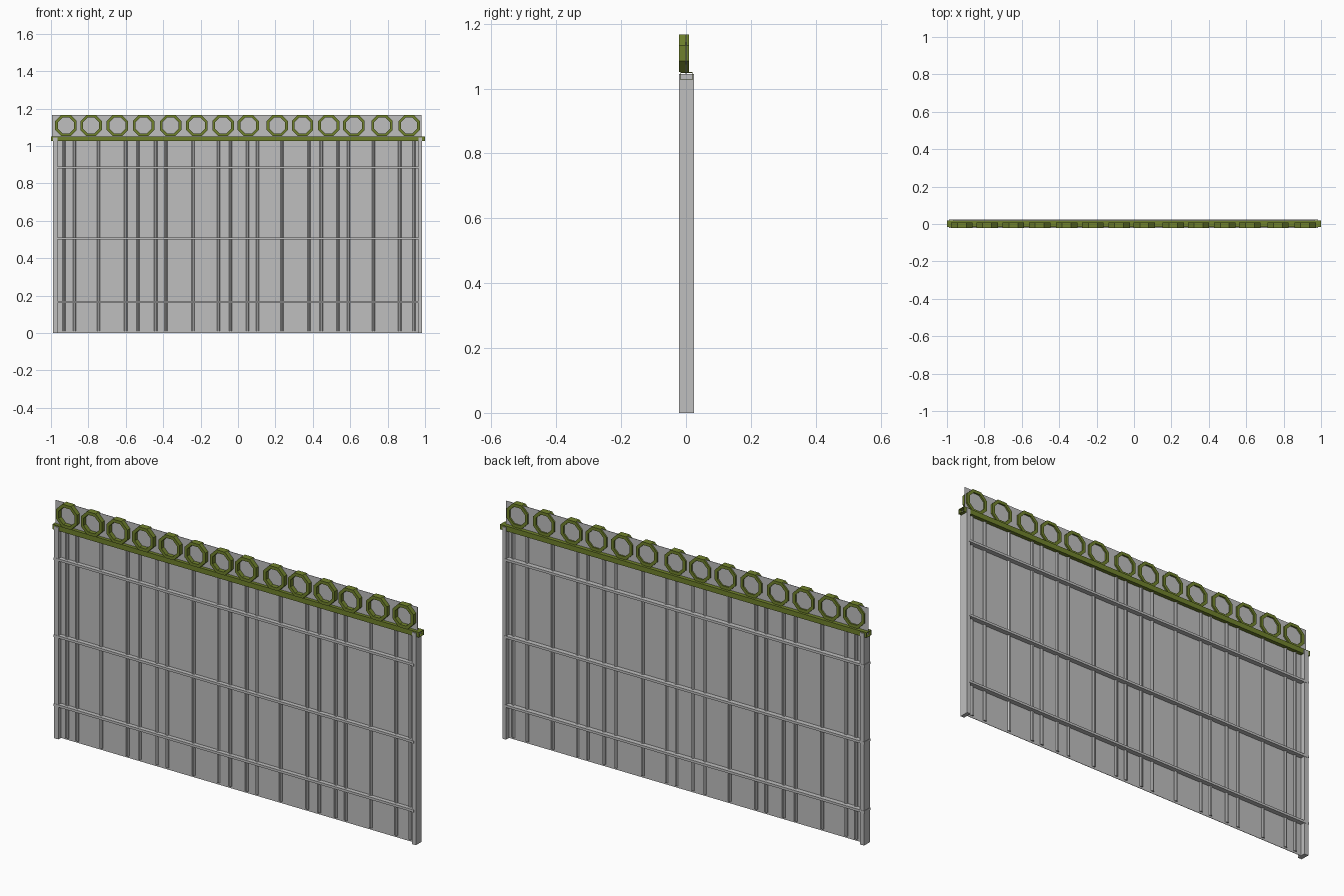
import bpy, bmesh, math
from mathutils import Matrix

default = bpy.data.objects.get("Cube")
if default:
    bpy.data.objects.remove(default, do_unlink=True)


def material(name, rgb):
    m = bpy.data.materials.new(name)
    m.use_nodes = True
    m.diffuse_color = (*rgb, 1)
    bsdf = m.node_tree.nodes["Principled BSDF"]
    bsdf.inputs["Base Color"].default_value = (*rgb, 1)
    bsdf.inputs["Roughness"].default_value = 0.8
    return m


GREY = material("pale grey", (0.52, 0.52, 0.52))
OLIVE = material("olive green", (0.16, 0.22, 0.025))


def finish(name, bm, mat):
    bmesh.ops.recalc_face_normals(bm, faces=bm.faces)
    mesh = bpy.data.meshes.new(name)
    bm.to_mesh(mesh)
    bm.free()
    mesh.materials.append(mat)
    ob = bpy.data.objects.new(name, mesh)
    bpy.context.collection.objects.link(ob)
    return ob


def box(name, x, y, z, mat):
    """Box from (low, high) pairs on each axis."""
    bm = bmesh.new()
    bmesh.ops.create_cube(bm, size=1)
    for v in bm.verts:
        v.co = [(lo + hi) / 2 + c * (hi - lo) for (lo, hi), c in zip((x, y, z), v.co)]
    return finish(name, bm, mat)


def rod(name, x, z, radius):
    bm = bmesh.new()
    bmesh.ops.create_cone(bm, cap_ends=True, segments=8, radius1=radius, radius2=radius,
                          depth=z[1] - z[0],
                          matrix=Matrix.Translation((x, 0, sum(z) / 2))
                          @ Matrix.Rotation(math.pi / 8, 4, 'Z'))
    return finish(name, bm, GREY)


def ring(name, x, z, outer, inner, y):
    """Flat-topped octagonal ring with its hole along y."""
    bm = bmesh.new()
    loops = []
    for r, depth in ((outer, y[0]), (outer, y[1]), (inner, y[1]), (inner, y[0])):
        angles = [math.pi / 8 + i * math.pi / 4 for i in range(8)]
        loops.append([bm.verts.new((x + r * math.cos(a), depth, z + r * math.sin(a)))
                      for a in angles])
    for k in range(4):
        a, b = loops[k], loops[(k + 1) % 4]
        for i in range(8):
            j = (i + 1) % 8
            bm.faces.new((a[i], a[j], b[j], b[i]))
    return finish(name, bm, OLIVE)


# Thin sheet filling the frame, with a strip behind the rings
box("panel", (-0.985, 0.98), (-0.001, 0.001), (0, 1.04), GREY)
box("top_strip", (-0.995, 0.98), (-0.001, 0.001), (1.04, 1.165), GREY)

# End posts
for side, x in (("right", (-0.988, -0.965)), ("left", (0.965, 0.985))):
    box(side + "_post", x, (-0.021, 0.024), (0, 1.045), GREY)

# Horizontal bars
for i, z in enumerate((0.165, 0.505, 0.885)):
    box(f"cross_bar_{i}", (-0.99, 0.974), (-0.022, 0.025), (z - 0.006, z + 0.006), GREY)

# Unevenly spaced upright rods
ROD_X = (-0.93, -0.875, -0.745, -0.6, -0.535, -0.44, -0.385, -0.24, -0.105, -0.04,
         0.05, 0.105, 0.235, 0.38, 0.445, 0.535, 0.59, 0.725, 0.865, 0.94)
for i, x in enumerate(ROD_X):
    rod(f"upright_rod_{i}", x, (0.01, 1.03), 0.009)

# Top rail, an open-ended square tube
rail = box("top_rail", (-1, 1), (-0.017, 0.02), (1.026, 1.051), OLIVE)
bm = bmesh.new()
bm.from_mesh(rail.data)
ends = [f for f in bm.faces if abs(f.normal.x) > 0.9]
bmesh.ops.delete(bm, geom=ends, context='FACES_ONLY')
bm.to_mesh(rail.data)
bm.free()
wall = rail.modifiers.new("wall", 'SOLIDIFY')
wall.thickness = 0.003

# Row of octagonal rings along the rail
RING_X = (-0.92, -0.785, -0.645, -0.505, -0.36, -0.22, -0.08,
          0.055, 0.21, 0.345, 0.485, 0.62, 0.77, 0.915)
for i, x in enumerate(RING_X):
    ring(f"ring_{i}", x, 1.109, 0.062, 0.046, (-0.022, 0.009))
